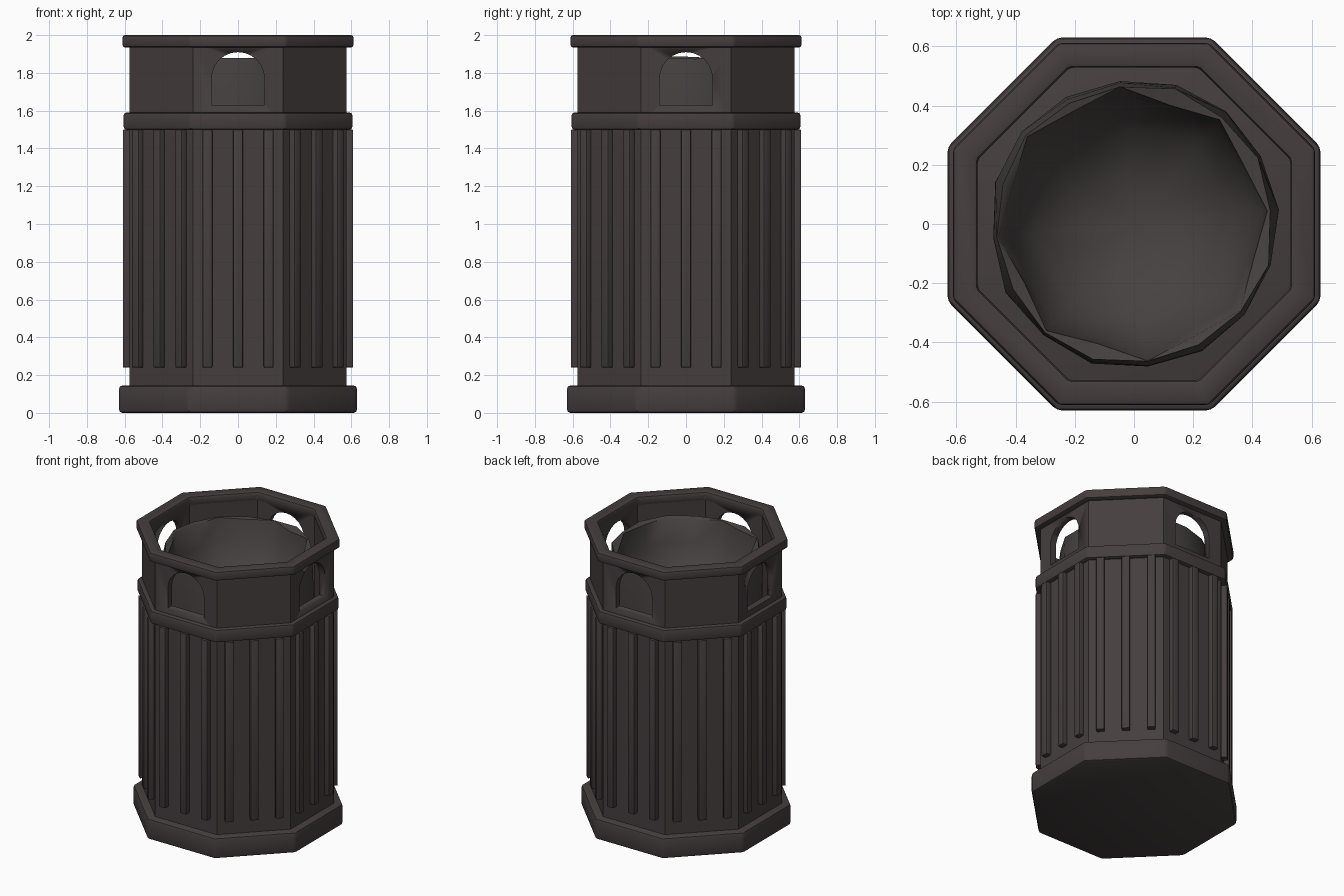
import bpy, bmesh, math, random
from mathutils import Matrix

random.seed(4)
if "Cube" in bpy.data.objects:
    bpy.data.objects.remove(bpy.data.objects["Cube"])


def material(name, rgb):
    m = bpy.data.materials.new(name)
    m.use_nodes = True
    m.diffuse_color = (*rgb, 1)
    bsdf = m.node_tree.nodes["Principled BSDF"]
    bsdf.inputs["Base Color"].default_value = (*rgb, 1)
    bsdf.inputs["Roughness"].default_value = 0.8
    return m


CAN = material("dark brown grey", (0.060, 0.048, 0.049))
BAG = material("dark warm grey", (0.061, 0.054, 0.052))


def finish(name, bm, mat, bevel=0, angle=30):
    bmesh.ops.recalc_face_normals(bm, faces=bm.faces)
    me = bpy.data.meshes.new(name)
    bm.to_mesh(me)
    bm.free()
    me.materials.append(mat)
    ob = bpy.data.objects.new(name, me)
    bpy.context.collection.objects.link(ob)
    bpy.ops.object.select_all(action="DESELECT")
    bpy.context.view_layer.objects.active = ob
    ob.select_set(True)
    if bevel:
        mod = ob.modifiers.new("soft edges", "BEVEL")
        mod.width = bevel
        mod.segments = 2
        mod.limit_method = "ANGLE"
        bpy.ops.object.modifier_apply(modifier=mod.name)
    bpy.ops.object.shade_smooth_by_angle(angle=math.radians(angle))
    return ob


def octagon(name, profile, bevel=0):
    """Turn a closed (apothem, z) profile into an eight-sided ring."""
    bm = bmesh.new()
    rings = []
    for i in range(8):
        a = math.radians(22.5 + 45 * i)
        k = 1 / math.cos(math.radians(22.5))
        rings.append([bm.verts.new((r * k * math.cos(a), r * k * math.sin(a), z))
                      for r, z in profile])
    n = len(profile)
    for i in range(8):
        p, q = rings[i], rings[(i + 1) % 8]
        for j in range(n):
            h = (j + 1) % n
            if profile[j][0] or profile[h][0]:
                bm.faces.new((p[j], q[j], q[h], p[h]))
    bmesh.ops.remove_doubles(bm, verts=bm.verts, dist=0.0001)
    return finish(name, bm, CAN, bevel)


def band(name, outer, inner, z0, z1, bevel):
    return octagon(name, [(outer, z0), (outer, z1), (inner, z1), (inner, z0)], bevel)


# Base, body and trim bands
octagon("base", [(0, 0), (0.63, 0), (0.63, 0.145), (0, 0.145)], 0.018)
band("lower_body", 0.575, 0.53, 0.12, 1.55, 0)
upper = band("upper_body", 0.575, 0.53, 1.54, 1.96, 0)
band("middle_band", 0.605, 0.54, 1.50, 1.59, 0.014)
band("top_rim", 0.612, 0.528, 1.935, 2.0, 0.014)

# Arched openings on the four main sides
for i in range(4):
    bm = bmesh.new()
    outline = [(-0.14, 1.63), (0.14, 1.63)]
    outline += [(0.14 * math.cos(t * math.pi / 12), 1.77 + 0.14 * math.sin(t * math.pi / 12))
                for t in range(13)]
    face = bm.faces.new([bm.verts.new((x, -0.45, z)) for x, z in outline])
    ext = bmesh.ops.extrude_face_region(bm, geom=[face])
    moved = [v for v in ext["geom"] if isinstance(v, bmesh.types.BMVert)]
    bmesh.ops.translate(bm, verts=moved, vec=(0, -0.25, 0))
    bmesh.ops.rotate(bm, verts=bm.verts, matrix=Matrix.Rotation(i * math.pi / 2, 3, "Z"))
    cutter = finish("opening_cutter", bm, CAN)
    cutter.hide_render = True
    bpy.context.view_layer.objects.active = upper
    mod = upper.modifiers.new("opening", "BOOLEAN")
    mod.object = cutter
    mod.operation = "DIFFERENCE"
    mod.solver = "EXACT"
    bpy.ops.object.modifier_apply(modifier=mod.name)
    bpy.data.objects.remove(cutter)

# Three upright slats on every side
bm = bmesh.new()
for i in range(8):
    turn = Matrix.Rotation(i * math.pi / 4, 4, "Z")
    for x in (-0.162, 0, 0.162):
        place = turn @ Matrix.Translation((x, -0.585, 0.87))
        bmesh.ops.create_cube(bm, size=1, matrix=place @ Matrix.Diagonal((0.052, 0.05, 1.26, 1)))
finish("slats", bm, CAN, 0.006)

# Loose bag liner: outer skirt, crumpled lip and sagging bowl
N = 16
bm = bmesh.new()
rings = []
skirt = [(0.47, 0.6), (0.485, 1.55), (0.485, 1.74), (0.47, 1.88)]
bowl = [(0.46, 1.87), (0.43, 1.72), (0.34, 1.57), (0.18, 1.48)]
for level, (r, z) in enumerate(skirt + bowl):
    ring = []
    for i in range(N):
        a = 2 * math.pi * (i + 0.25) / N
        pull = math.cos(math.pi / 8) if i % 2 and level >= len(skirt) else 1
        rr = r * pull + random.uniform(-0.008, 0.008)
        ring.append(bm.verts.new((rr * math.cos(a), rr * math.sin(a),
                                  z + random.uniform(-0.008, 0.008))))
    rings.append(ring)
for p, q in zip(rings, rings[1:]):
    for i in range(N):
        bm.faces.new((p[i], p[(i + 1) % N], q[(i + 1) % N], q[i]))
bottom = bm.verts.new((0, 0, 1.45))
for i in range(N):
    bm.faces.new((rings[-1][i], rings[-1][(i + 1) % N], bottom))
finish("bag_liner", bm, BAG, angle=50)
